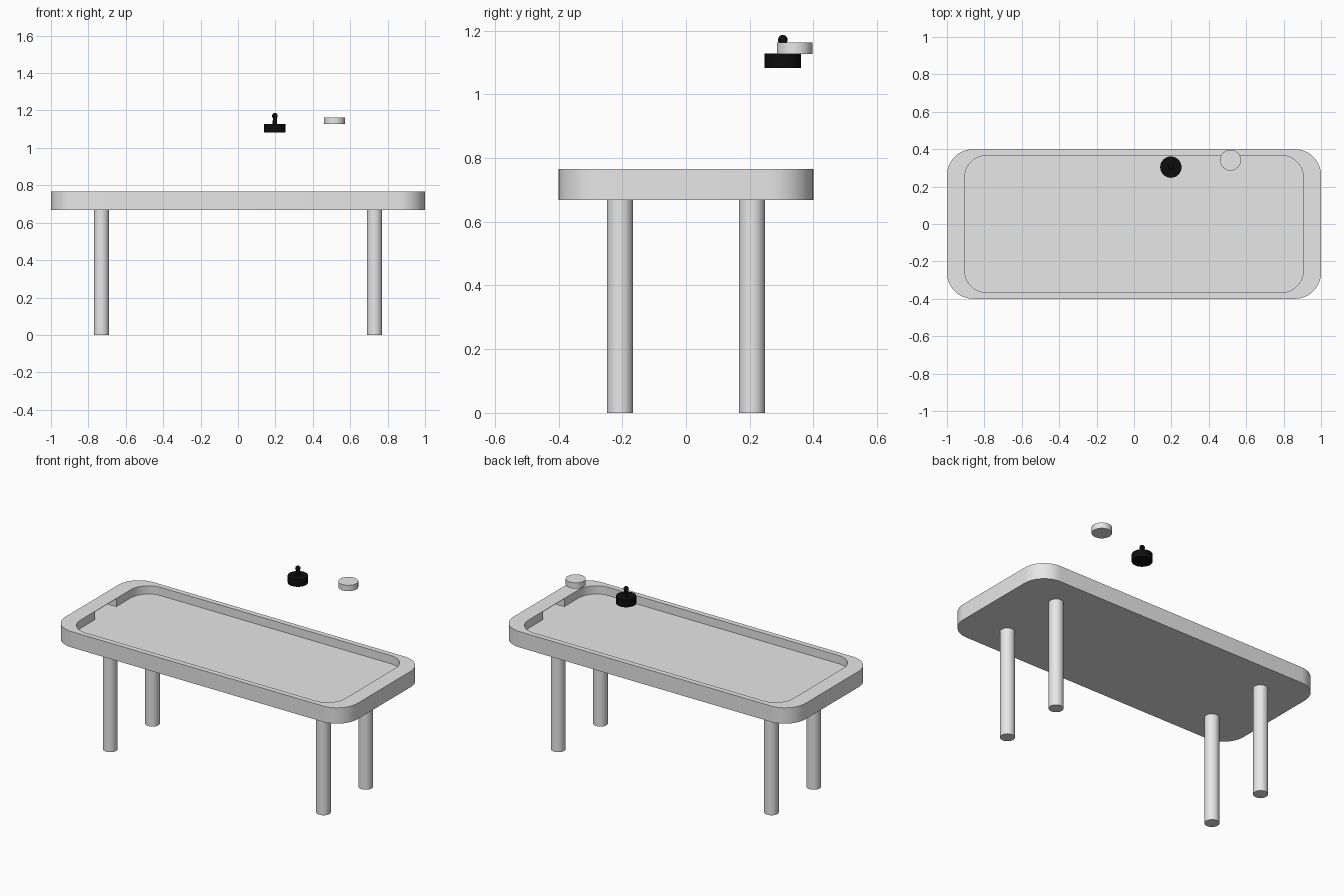
import bpy, bmesh, math

default = bpy.data.objects.get("Cube")
if default:
    bpy.data.objects.remove(default, do_unlink=True)


def make_material(name, value):
    mat = bpy.data.materials.new(name)
    mat.use_nodes = True
    colour = (value, value, value, 1)
    mat.diffuse_color = colour
    mat.node_tree.nodes["Principled BSDF"].inputs["Base Color"].default_value = colour
    return mat


grey = make_material("light grey", 0.8)
black = make_material("black", 0.004)


def finish(name, bm, mat):
    bmesh.ops.recalc_face_normals(bm, faces=bm.faces)
    mesh = bpy.data.meshes.new(name)
    bm.to_mesh(mesh)
    bm.free()
    mesh.materials.append(mat)
    obj = bpy.data.objects.new(name, mesh)
    bpy.context.collection.objects.link(obj)
    return obj


def smooth(obj):
    bpy.ops.object.select_all(action="DESELECT")
    obj.select_set(True)
    bpy.context.view_layer.objects.active = obj
    bpy.ops.object.shade_smooth_by_angle(angle=math.radians(35))


def rounded_slab(name, half_x, half_y, radius, z0, z1, steps=12):
    """Extruded rectangle with round corners."""
    bm = bmesh.new()
    verts = []
    for i, (sx, sy) in enumerate([(1, 1), (-1, 1), (-1, -1), (1, -1)]):
        for k in range(steps + 1):
            a = math.pi / 2 * (i + k / steps)
            verts.append(bm.verts.new((sx * (half_x - radius) + radius * math.cos(a),
                                       sy * (half_y - radius) + radius * math.sin(a), z0)))
    face = bm.faces.new(verts)
    top = bmesh.ops.extrude_face_region(bm, geom=[face])["geom"]
    for v in top:
        if isinstance(v, bmesh.types.BMVert):
            v.co.z = z1
    return finish(name, bm, grey)


def lathe(name, x, y, profile, mat, steps=40):
    """Spin a radius/height profile around a vertical axis."""
    bm = bmesh.new()
    verts = [bm.verts.new((r, 0, z)) for r, z in profile]
    edges = [bm.edges.new(pair) for pair in zip(verts, verts[1:])]
    bmesh.ops.spin(bm, geom=verts + edges, cent=(0, 0, 0), axis=(0, 0, 1),
                   angle=2 * math.pi, steps=steps)
    bmesh.ops.remove_doubles(bm, verts=bm.verts, dist=1e-5)
    bmesh.ops.translate(bm, verts=bm.verts, vec=(x, y, 0))
    obj = finish(name, bm, mat)
    smooth(obj)


def cut(obj, cutter):
    bpy.context.view_layer.objects.active = obj
    mod = obj.modifiers.new("cut", "BOOLEAN")
    mod.operation, mod.solver, mod.object = "DIFFERENCE", "EXACT", cutter
    bpy.ops.object.modifier_apply(modifier=mod.name)
    bpy.data.objects.remove(cutter, do_unlink=True)


# Table top with sunken playing field and a goal slot under the rim at each end
FLOOR, TOP = 0.715, 0.766
table = rounded_slab("table_top", 1.0, 0.4, 0.14, 0.668, TOP)
cut(table, rounded_slab("field_cutter", 0.906, 0.367, 0.12, FLOOR, 0.9))
cut(table, rounded_slab("goal_cutter", 0.99, 0.105, 0.001, FLOOR, TOP - 0.003, 1))
smooth(table)

# Four round legs
for sx, side in ((-1, "right"), (1, "left")):
    for sy, end in ((-1, "front"), (1, "back")):
        lathe(f"{end}_{side}_leg", sx * 0.73, sy * 0.207,
              [(0, 0), (0.041, 0), (0.041, 0.668), (0, 0.668)], grey)

# Puck and striker floating above the field
lathe("puck", 0.516, 0.341, [(0, 1.127), (0.056, 1.127), (0.056, 1.163), (0, 1.163)], grey)
knob = [(0.015 * math.cos(a), 1.171 + 0.016 * math.sin(a))
        for a in (math.radians(d) for d in range(-45, 90, 15))]
lathe("striker", 0.197, 0.304,
      [(0, 1.083), (0.057, 1.083), (0.057, 1.128), (0.012, 1.128)] + knob + [(0, 1.187)], black)
